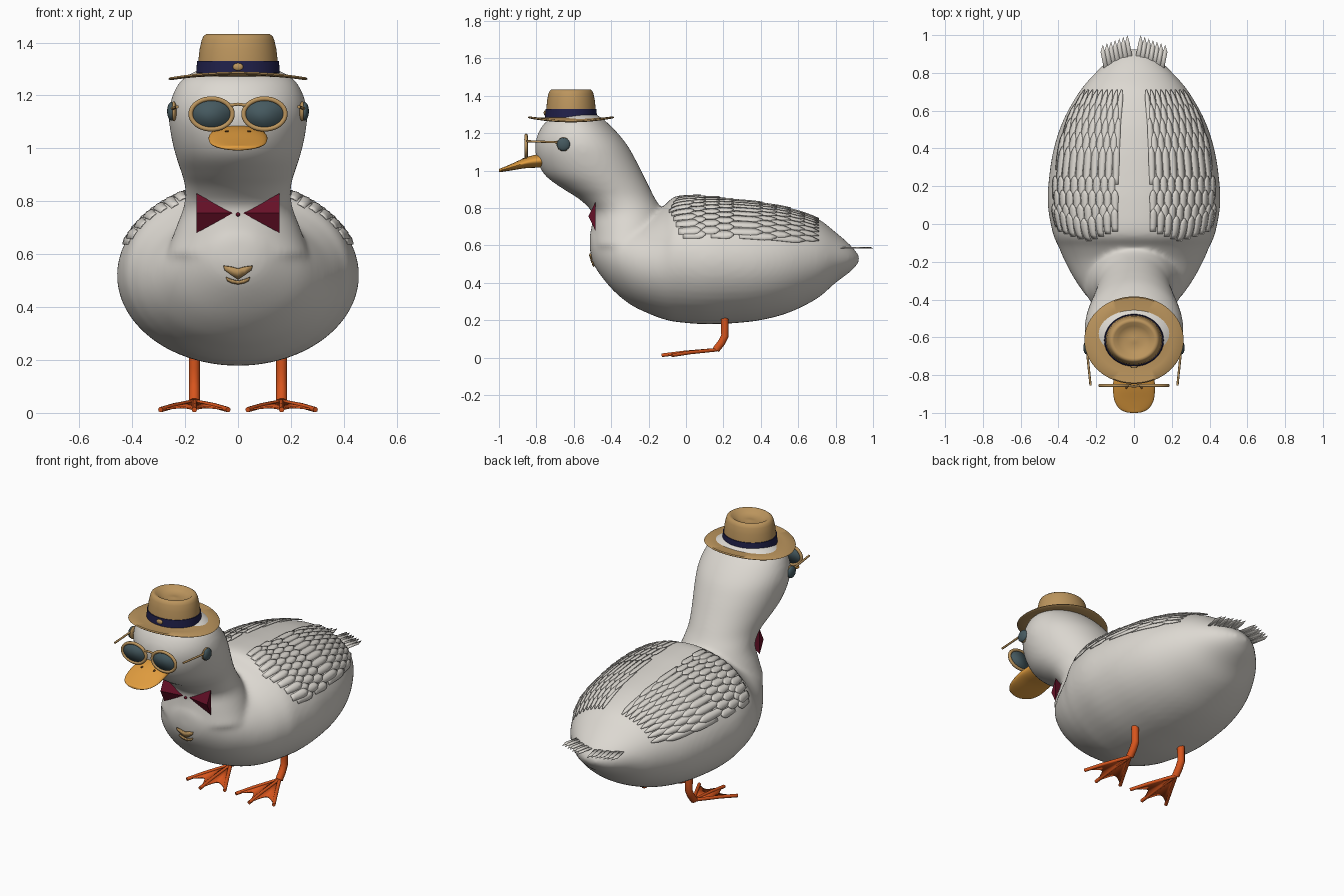
import bpy, bmesh
from math import sin, cos, pi, radians, sqrt
from mathutils import Vector
from mathutils.bvhtree import BVHTree

cube = bpy.data.objects.get("Cube")
if cube:
    bpy.data.objects.remove(cube, do_unlink=True)


def material(name, r, g, b):
    m = bpy.data.materials.new(name)
    m.use_nodes = True
    m.diffuse_color = (r, g, b, 1)
    node = next(n for n in m.node_tree.nodes if n.type == 'BSDF_PRINCIPLED')
    node.inputs["Base Color"].default_value = (r, g, b, 1)
    node.inputs["Roughness"].default_value = 0.7
    return m


WHITE = material("plumage white", .72, .69, .64)
TAN = material("straw tan", .50, .30, .11)
BILL = material("bill yellow", .76, .34, .05)
ORANGE = material("leg orange", .68, .09, .012)
NAVY = material("band navy", .015, .015, .07)
MAROON = material("bow maroon", .13, .005, .02)
SLATE = material("lens slate", .06, .1, .115)
BROWN = material("nostril brown", .12, .05, .01)


def build(name, verts, faces, mat, thick=0, angle=40):
    me = bpy.data.meshes.new(name)
    me.from_pydata([tuple(v) for v in verts], [], faces)
    bm = bmesh.new()
    bm.from_mesh(me)
    bmesh.ops.recalc_face_normals(bm, faces=bm.faces)
    bm.to_mesh(me)
    bm.free()
    ob = bpy.data.objects.new(name, me)
    bpy.context.collection.objects.link(ob)
    me.materials.append(mat)
    if thick:
        sol = ob.modifiers.new("thickness", 'SOLIDIFY')
        sol.thickness, sol.offset = thick, 0
    if angle:
        smooth(ob, angle)
    return ob


def smooth(ob, angle=40):
    bpy.ops.object.select_all(action='DESELECT')
    ob.select_set(True)
    bpy.context.view_layer.objects.active = ob
    bpy.ops.object.shade_smooth_by_angle(angle=radians(angle))


def spline(rows, n=4):
    """Smooth curve through rows of numbers."""
    rows = [Vector(r) for r in rows]
    out = []
    for i in range(len(rows) - 1):
        a, b, c, d = (rows[min(max(i + k, 0), len(rows) - 1)] for k in (-1, 0, 1, 2))
        for t in (j / n for j in range(n)):
            out.append(b + (c - a) * (t / 2) + (a * 2 - b * 5 + c * 4 - d) * (t * t / 2)
                       + (b * 3 - a - c * 3 + d) * (t ** 3 / 2))
    return out + [rows[-1]]


def loft(rings, caps=True):
    n, verts, faces = len(rings[0]), [p for r in rings for p in r], []
    for i in range(len(rings) - 1):
        for j in range(n):
            k = (j + 1) % n
            faces.append((i * n + j, i * n + k, i * n + n + k, i * n + n + j))
    if caps:
        faces += [tuple(range(n)), tuple(range(len(verts) - n, len(verts)))]
    return verts, faces


def turn(n):
    return [2 * pi * j / n for j in range(n)]


def tube(name, points, radius, mat, closed=False):
    cu = bpy.data.curves.new(name, 'CURVE')
    cu.dimensions, cu.bevel_depth, cu.bevel_resolution, cu.use_fill_caps = '3D', radius, 3, True
    sp = cu.splines.new('POLY')
    sp.points.add(len(points) - 1)
    for p, co in zip(sp.points, points):
        p.co = (*co, 1)
    sp.use_cyclic_u = closed
    cu.materials.append(mat)
    ob = bpy.data.objects.new(name, cu)
    bpy.context.collection.objects.link(ob)


def ball(name, loc, scale, mat):
    bpy.ops.mesh.primitive_uv_sphere_add(segments=24, ring_count=12, location=loc)
    ob = bpy.context.object
    ob.name, ob.scale = name, scale
    ob.data.materials.append(mat)
    smooth(ob, 60)


# Trunk: y, half width, bottom, top
trunk = spline([(-.515, .04, .58, .66), (-.49, .12, .49, .71), (-.4, .235, .37, .73), (-.3, .31, .285, .74),
                (-.2, .365, .235, .76), (-.12, .40, .205, .81), (-.05, .43, .19, .865), (.1, .457, .178, .865),
                (.25, .45, .183, .85), (.4, .425, .2, .83), (.55, .375, .24, .80), (.7, .29, .315, .745),
                (.8, .205, .4, .67), (.88, .12, .46, .60), (.925, .04, .51, .545)])
trunk_rings = [[(w * cos(a), y, (b + t) / 2 + (t - b) / 2 * sin(a)) for a in turn(48)] for y, w, b, t in trunk]
# Neck and head: z, front, back, half width
neck = spline([(.6, -.51, -.12, .27), (.7, -.505, -.10, .235), (.78, -.505, -.125, .205), (.85, -.575, -.165, .2),
               (.9, -.655, -.19, .212), (.97, -.75, -.225, .235), (1.05, -.795, -.265, .254),
               (1.13, -.807, -.31, .262), (1.2, -.79, -.365, .248), (1.26, -.75, -.425, .212),
               (1.3, -.68, -.48, .14), (1.318, -.63, -.53, .05)])
neck_rings = [[(w * cos(a), (f + b) / 2 + (b - f) / 2 * sin(a), z) for a in turn(48)] for z, f, b, w in neck]
v1, f1 = loft(trunk_rings)
v2, f2 = loft(neck_rings)
body = build("body", v1 + v2, f1 + [tuple(i + len(v1) for i in f) for f in f2], WHITE, angle=0)
rm = body.modifiers.new("blend", 'REMESH')
rm.mode, rm.voxel_size = 'VOXEL', .013
sm = body.modifiers.new("soften", 'SMOOTH')
sm.factor, sm.iterations = .5, 12
bpy.context.view_layer.update()
body.data = bpy.data.meshes.new_from_object(body.evaluated_get(bpy.context.evaluated_depsgraph_get()))
body.modifiers.clear()
smooth(body, 80)
skin = BVHTree.FromPolygons([v.co for v in body.data.vertices], [tuple(p.vertices) for p in body.data.polygons])


def on_back(y, angle, lift):
    """Point on the trunk at an angle from the top."""
    d = Vector((sin(angle), 0, cos(angle)))
    hit = skin.ray_cast(Vector((0, y, .53)) + d, -d)[0]
    return (hit or Vector((0, y, .53))) + d * lift


# Wing feathers: short scales in front, long quills behind
def feather(verts, faces, y, ang, length, half):
    base = len(verts)
    steps = 6
    for i in range(steps + 1):
        t = i / steps
        w = half * (.7 + .3 * t) * sqrt(max(1 - max(0, t - .6) ** 2 / .165, .02))
        for k in (-1, 0, 1):
            verts.append(on_back(y + length * t, ang + k * w, .001 + .009 * t + (.002 if k == 0 else 0)))
    for i in range(steps):
        for k in (0, 1):
            a = base + i * 3 + k
            faces.append((a, a + 1, a + 4, a + 3))


wing_v, wing_f = [], []
for row in range(9):
    cols = 9
    y = -.09 + row * .075
    length = .12 if row < 4 else .2
    for c in range(cols):
        ang = radians(17 + 6.6 * c + (3.3 if row % 2 else 0))
        start = y + .05 * abs(c - 4) / 4 if row == 0 else y
        feather(wing_v, wing_f, start, ang, length, radians(3.5))
for s, side in ((1, "left"), (-1, "right")):
    build(side + "_wing", [(s * v[0], v[1], v[2]) for v in wing_v], wing_f, WHITE, .004)

    # Tail feathers with pointed ends
    tv, tf = [], []
    for i in range(7):
        t = i / 6
        bx, by, tx, ty = .01 + .13 * t, .83 - .03 * t, .035 + .13 * t, 1 - .05 * t
        z = .585 + .003 * (i % 2)
        n = len(tv)
        tv += [(s * x, y, z) for x, y in ((bx - .012, by), (bx + .015, by), (tx + .012, ty - .04),
                                          (tx, ty), (tx - .012, ty - .04))]
        tf.append(tuple(range(n, n + 5)))
    build(side + "_tail_feathers", tv, tf, WHITE, .004)

    # Eye with a tan rim
    ball(side + "_eye_rim", (s * .243, -.655, 1.14), (.012, .037, .037), TAN)
    ball(side + "_eye", (s * .252, -.655, 1.14), (.016, .035, .035), SLATE)

    # Glasses: frame, lens and temple arm
    oval = [(s * .1 + .079 * cos(a), -.855, 1.13 + .058 * sin(a)) for a in turn(40)]
    tube(side + "_frame", oval, .009, TAN, True)
    build(side + "_lens", oval, [tuple(range(40))], SLATE, .006)
    tube(side + "_temple_arm", [(s * .23, -.855, 1.157), (s * .25, -.66, 1.15)], .006, TAN)

    # Bow wing
    build(side + "_bow", [(s * .157, -.485, .83), (s * .157, -.485, .68), (s * .157, -.522, .755),
                          (s * .02, -.5, .755)], [(0, 1, 2), (0, 2, 3), (1, 3, 2), (0, 3, 1)], MAROON, angle=0)
    ball(side + "_nostril", (s * .042, -.865, 1.064), (.007, .009, .004), BROWN)

    # Leg and webbed foot
    cx = s * .165
    tube(side + "_leg", [(cx, .205, .26), (cx, .207, .17), (cx, .208, .115), (cx, .19, .08), (cx, .16, .042)],
         .021, ORANGE)
    heel = (cx, .165, .042)
    tips = [(cx - .128, -.075, .012), (cx, -.13, .012), (cx + .128, -.075, .012)]
    for i, tip in enumerate(tips):
        mid = Vector(heel).lerp(Vector(tip), .6)
        tube(side + "_toe_%d" % (i + 1), [heel, (mid.x, mid.y, .027), tip], .010, ORANGE)
    web = [heel]
    for a, b in zip(tips, tips[1:]):
        for k in range(9):
            p = Vector(a).lerp(Vector(b), k / 8)
            web.append(p.lerp(Vector(heel), .05 + .24 * sin(pi * k / 8)))
    build(side + "_web", web, [(0, i, i + 1) for i in range(1, len(web) - 1)], ORANGE, .007)

# Glasses bridge and bow knot
tube("glasses_bridge", [(-.035, -.857, 1.162), (0, -.859, 1.167), (.035, -.857, 1.162)], .006, TAN)
ball("bow_knot", (0, -.503, .75), (.008, .01, .008), MAROON)

# Bill: y, half width, centre height, half height
bill = spline([(-.70, .095, 1.06, .04), (-.80, .105, 1.05, .035), (-.86, .111, 1.04, .028), (-.93, .105, 1.019, .018),
               (-.975, .08, 1.006, .012), (-.995, .045, 1.001, .009), (-1, .012, 1, .005)])
build("bill", *loft([[(w * cos(a), y, z + h * sin(a)) for a in turn(32)] for y, w, z, h in bill]), BILL, angle=50)

# Hat: brim and crown turned from one profile, brim gently bent
HAT_Y = -.615


def lathe(profile, bend=.022):
    return [[(r * cos(a), HAT_Y + .88 * r * sin(a), z + bend * (sin(a) ** 2 - .5) * max(0, r - .155) / .105)
             for a in turn(64)] for r, z in profile]


build("hat", *loft(lathe([(.13, 1.272), (.2, 1.270), (.255, 1.268), (.263, 1.273), (.257, 1.279), (.2, 1.279),
                          (.153, 1.284), (.15, 1.33), (.145, 1.375), (.137, 1.41), (.13, 1.425), (.12, 1.432),
                          (.107, 1.43), (.085, 1.412), (.05, 1.402), (.02, 1.404), (.003, 1.406)])), TAN, angle=50)
build("hat_band", *loft(lathe([(.148, 1.284), (.158, 1.284), (.155, 1.33), (.146, 1.33)], 0), False), NAVY)
ball("hat_buckle", (0, HAT_Y - .138, 1.308), (.02, .008, .014), TAN)


# Breast badge: a chevron above a small crescent
def badge(name, outline):
    pts = [skin.ray_cast(Vector((x, -2, z)), Vector((0, 1, 0)))[0] + Vector((0, -.006, 0)) for x, z in outline]
    build(name, pts, [(i, i + 1, len(pts) - 1 - i - 1, len(pts) - 1 - i) for i in range(len(pts) // 2 - 1)],
          TAN, .008)


badge("badge_chevron", [(-.055, .556), (-.025, .552), (0, .545), (.025, .552), (.055, .556),
                        (.05, .54), (.025, .522), (0, .505), (-.025, .522), (-.05, .54)])
badge("badge_crescent", [(-.045, .512), (-.022, .503), (0, .498), (.022, .503), (.045, .512),
                         (.04, .5), (.022, .491), (0, .487), (-.022, .491), (-.04, .5)])
